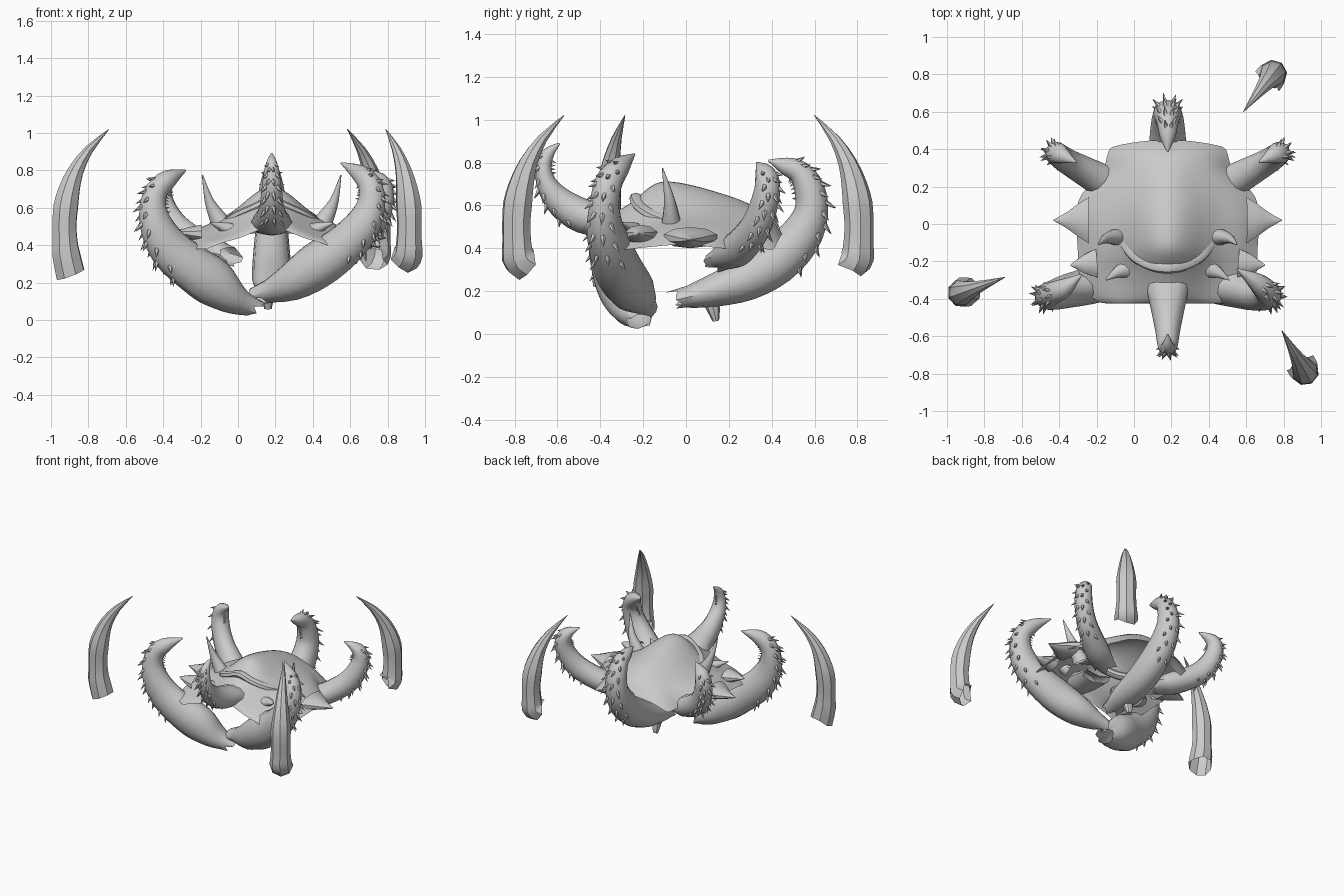
import bpy, bmesh, math, random
from mathutils import Vector

if "Cube" in bpy.data.objects:
    bpy.data.objects.remove(bpy.data.objects["Cube"])

random.seed(4)
CX = 0.18  # symmetry line of the carapace
UP = Vector((0, 0, 1))


def finish(name, bm, angle=40):
    me = bpy.data.meshes.new(name)
    bm.to_mesh(me)
    bm.free()
    ob = bpy.data.objects.new(name, me)
    bpy.context.collection.objects.link(ob)
    bpy.ops.object.select_all(action='DESELECT')
    ob.select_set(True)
    bpy.context.view_layer.objects.active = ob
    bpy.ops.object.shade_smooth_by_angle(angle=math.radians(angle))
    return ob


def smooth_path(rows, n):
    # Catmull-Rom through tuples of any length
    out = []
    for i in range(len(rows) - 1):
        a, b, c, d = (rows[max(0, min(len(rows) - 1, i + k))] for k in (-1, 0, 1, 2))
        for j in range(n):
            t = j / n
            out.append([0.5 * (2 * q + (r - p) * t + (2 * p - 5 * q + 4 * r - s) * t * t
                               + (3 * q - p - 3 * r + s) * t ** 3)
                        for p, q, r, s in zip(a, b, c, d)])
    out.append(list(rows[-1]))
    return out


def loft(bm, rows, out_dir, sides=10, n=3, jag=0.0):
    # rows: x, y, z, half thickness, half width; returns frames for adding teeth
    rows = smooth_path(rows, n)
    side = Vector(out_dir).normalized().cross(UP)
    frames, rings = [], []
    for i, r in enumerate(rows):
        p = Vector(r[:3])
        t = (Vector(rows[min(i + 1, len(rows) - 1)][:3]) - Vector(rows[max(i - 1, 0)][:3])).normalized()
        s = (side - t * side.dot(t)).normalized()
        nrm = t.cross(s)
        ht, hw = max(r[3], 0.002), max(r[4], 0.002)
        frames.append((p, t, nrm, s, ht, hw))
        ring = []
        for k in range(sides):
            a = 2 * math.pi * k / sides
            v = p + nrm * ht * math.cos(a) + s * hw * math.sin(a)
            if i == 0:
                v -= t * random.uniform(-0.3, 1) * jag
            v.z = max(v.z, 0)
            ring.append(bm.verts.new(v))
        rings.append(ring)
    for A, B in zip(rings, rings[1:]):
        for k in range(sides):
            m = (k + 1) % sides
            bm.faces.new((A[k], A[m], B[m], B[k]))
    bm.faces.new(rings[-1])
    return frames


def tooth(bm, p, d, length, r):
    d = d.normalized()
    u = d.orthogonal().normalized()
    w = d.cross(u)
    base = [bm.verts.new(p - d * 0.02 + (u * math.cos(a) + w * math.sin(a)) * r)
            for a in (2 * math.pi * k / 5 for k in range(5))]
    tip = bm.verts.new(p + d * length)
    for k in range(5):
        bm.faces.new((base[k], base[(k + 1) % 5], tip))


def leg(name, rows, out_dir, tooth_len=0.05, jag=0.07):
    bm = bmesh.new()
    frames = loft(bm, rows, out_dir, 12, 3, jag)
    N = len(frames)
    for i in range(int(N * 0.36), int(N * 0.84)):
        p, t, nrm, s, ht, hw = frames[i]
        f = 1 - abs(i / N - 0.55) * 1.6
        # outer saw teeth leaning to the root
        for a in (-0.75, 0.75) if i % 2 else (-0.2, 0.4):
            q = p + nrm * ht * math.cos(a) + s * hw * math.sin(a)
            d = nrm * math.cos(a) + s * math.sin(a) - t * 0.6
            tooth(bm, q, d, tooth_len * f, 0.016)
        # small inner teeth near the hook
        if i > N * 0.6:
            tooth(bm, p - nrm * ht, -nrm, 0.02, 0.012)
    return finish(name, bm)


def mirror(rows):
    return [(2 * CX - r[0],) + tuple(r[1:]) for r in rows]


# front corner legs
leg("front_left_leg", [
    (.07, -.22, .07, .05, .06), (-.03, -.25, .12, .09, .10), (-.13, -.29, .20, .13, .11),
    (-.24, -.33, .275, .125, .10), (-.36, -.36, .375, .115, .09), (-.43, -.38, .49, .095, .08),
    (-.455, -.38, .60, .075, .07), (-.435, -.37, .69, .062, .06), (-.37, -.34, .755, .05, .05),
    (-.28, -.27, .80, .004, .004)], (-1, -.3, 0))
leg("front_right_leg", [
    (.13, -.20, .14, .05, .06), (.28, -.25, .20, .10, .11), (.42, -.31, .29, .125, .11),
    (.56, -.35, .39, .115, .10), (.66, -.38, .50, .10, .085), (.71, -.38, .61, .08, .07),
    (.71, -.36, .71, .065, .065), (.655, -.31, .78, .05, .05), (.55, -.24, .84, .004, .004)],
    (1, -.3, 0))

# rear corner legs
rear = [(.42, .17, .35, .05, .08), (.51, .22, .38, .075, .09), (.61, .275, .43, .08, .08),
        (.70, .325, .50, .08, .07), (.755, .36, .59, .07, .065), (.775, .38, .68, .06, .06),
        (.75, .37, .75, .045, .05), (.67, .33, .80, .004, .004)]
leg("rear_right_leg", rear, (1, .55, 0))
leg("rear_left_leg", mirror(rear), (-1, .55, 0))

# centre legs
leg("rear_centre_leg", [(CX, y, z, a, b) for y, z, a, b in (
    (-.02, .165, .045, .07), (.12, .20, .075, .10), (.28, .255, .10, .105), (.42, .34, .11, .10),
    (.53, .45, .10, .09), (.585, .57, .08, .08), (.575, .68, .07, .07), (.53, .755, .055, .055),
    (.46, .785, .04, .04), (.385, .81, .004, .004))], (0, 1, 0))
leg("front_centre_leg", [(CX, y, z, a, b) for y, z, a, b in (
    (-.22, .50, .04, .11), (-.35, .52, .07, .11), (-.48, .55, .08, .085), (-.58, .61, .07, .065),
    (-.645, .69, .05, .055), (-.665, .77, .038, .045), (-.645, .84, .03, .03),
    (-.59, .89, .004, .004))], (0, -1, 0), 0.045)

# root stub under the rear centre leg
bm = bmesh.new()
loft(bm, [(.16, .11, .17, .04, .04), (.16, .13, .11, .03, .03), (.16, .14, .06, .015, .02)],
     (0, 1, 0), 8, 1)
finish("root_stub", bm)

# carapace: rows of y, half width, ridge height, edge height, roundness
shell_rows = [(-.425, .34, .50, .38, .2), (-.40, .40, .54, .38, .1), (-.31, .46, .59, .39, 0),
              (-.23, .48, .645, .40, 0), (-.13, .48, .73, .41, 0), (.02, .49, .71, .42, .15),
              (.15, .47, .67, .40, .4), (.27, .36, .625, .40, .7), (.38, .33, .56, .40, .9),
              (.45, .31, .47, .39, 1)]
peaked = (1, .84, .52, .32, .23, 0)
domed = (1, .97, .88, .72, .45, 0)
bm = bmesh.new()
grid = []
for y, hw, zc, ze, m in smooth_path(shell_rows, 2):
    line = []
    for k in range(-5, 6):
        f = peaked[abs(k)] * (1 - m) + domed[abs(k)] * m
        line.append(bm.verts.new((CX + hw * k / 5, y - 0.04 * (k / 5) ** 2 * (y > .3), ze + (zc - ze) * f)))
    grid.append(line)
for A, B in zip(grid, grid[1:]):
    for k in range(10):
        bm.faces.new((A[k], A[k + 1], B[k + 1], B[k]))
shell = finish("carapace", bm, 60)
sub = shell.modifiers.new("smooth", 'SUBSURF')
sub.levels = sub.render_levels = 2

# carapace horns, mirrored about the centre line
horns = {
    "side_horn": [(.60, .02, .45, .05, .13), (.66, .02, .445, .04, .09), (.72, .02, .44, .024, .045),
                  (.79, .02, .44, .003, .003)],
    "cheek_horn": [(.56, -.21, .46, .05, .08), (.63, -.215, .465, .03, .05), (.70, -.22, .47, .003, .003)],
    "tall_horn": [(.42, -.07, .47, .06, .06), (.47, -.07, .55, .045, .04), (.515, -.08, .64, .024, .024),
                  (.55, -.11, .775, .003, .003)],
    "brow_horn": [(.40, -.24, .48, .04, .05), (.45, -.26, .50, .025, .03), (.51, -.30, .52, .003, .003)],
}
for name, rows in horns.items():
    for tag, r, d in (("right", rows, 1), ("left", mirror(rows), -1)):
        bm = bmesh.new()
        loft(bm, r, (d, 0, 0), 10, 3)
        finish(name + "_" + tag, bm)

# curved brow ridge between the tall horns
half = [(.42, -.09, .53, .02, .03), (.36, -.17, .56, .025, .03), (.27, -.22, .60, .025, .03)]
bm = bmesh.new()
loft(bm, half + [(CX, -.235, .635, .025, .03)] + mirror(half)[::-1], (-1, 0, 0), 8, 3)
finish("brow_ridge", bm)

# three free standing spikes with ragged open roots
profile = [(.1, .30, .082), (.02, .36, .078), (0, .43, .07), (-.01, .52, .068), (.02, .61, .07),
           (.10, .70, .06), (.25, .80, .044), (.54, .91, .025), (1, 1.02, .002)]
for i, (x, y, dx, dy, drop) in enumerate(((-.925, -.37, .235, .085, .03),
                                          (.745, .805, -.16, -.205, -.04),
                                          (.915, -.79, -.125, .22, -.04))):
    bm = bmesh.new()
    rows = [(x + dx * s, y + dy * s, z - (drop if k == 0 else 0), r, r)
            for k, (s, z, r) in enumerate(profile)]
    loft(bm, rows, (-dx, -dy, 0), 8, 2, 0.04)
    finish("spike_%d" % (i + 1), bm)
